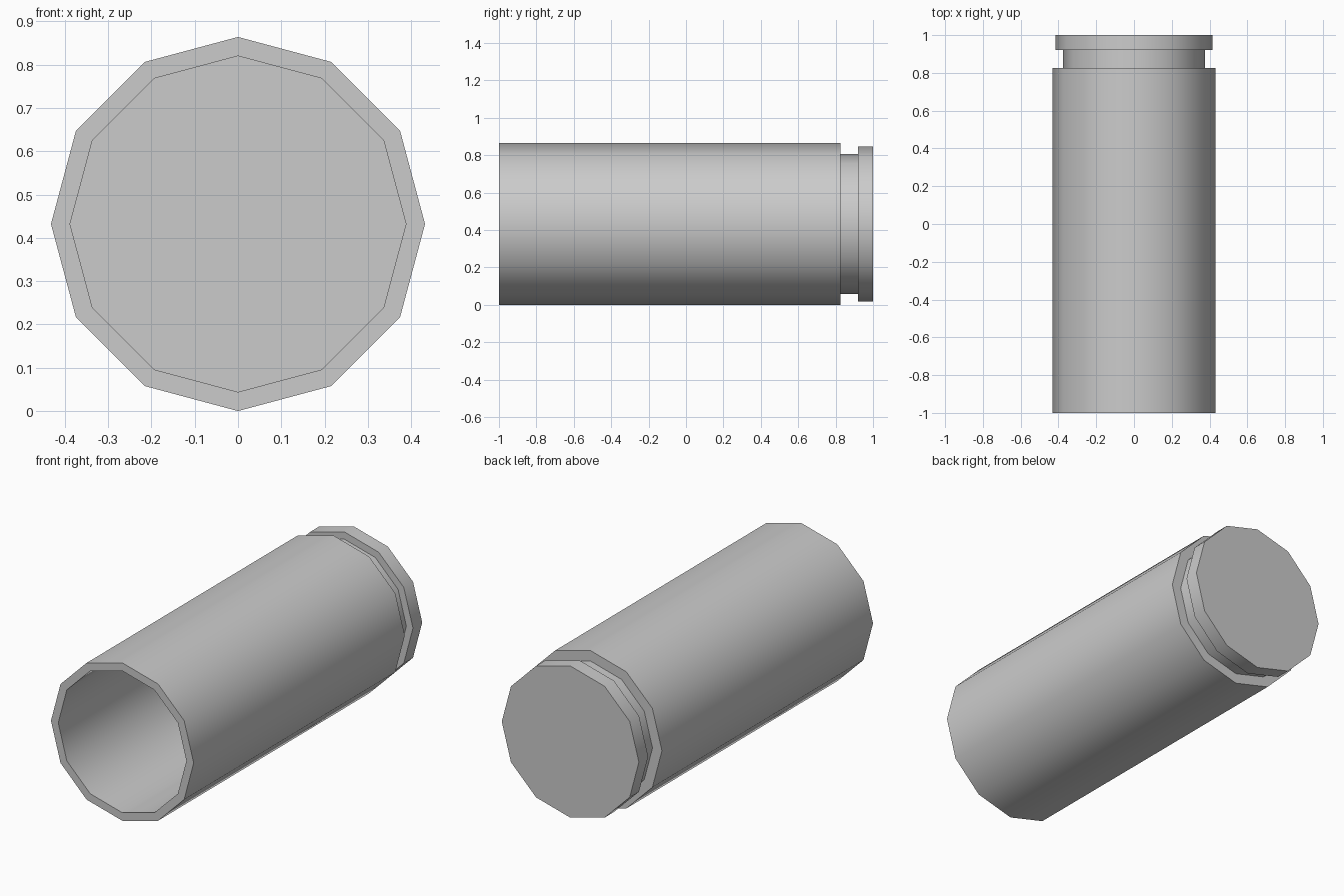
import bpy
import bmesh
import math

cube = bpy.data.objects.get("Cube")
if cube:
    bpy.data.objects.remove(cube, do_unlink=True)

SIDES = 12
RADIUS = 0.432

# Lathe profile (radius, y): cavity floor, mouth, wall, groove, rim
PROFILE = [(0.388, 0.78), (0.388, -1), (RADIUS, -1), (RADIUS, 0.825),
           (0.375, 0.825), (0.375, 0.92), (0.415, 0.92), (0.415, 1)]

metal = bpy.data.materials.new("grey metal")
metal.use_nodes = True
colour = (0.6, 0.6, 0.6, 1)
metal.diffuse_color = colour
metal.node_tree.nodes["Principled BSDF"].inputs["Base Color"].default_value = colour

bm = bmesh.new()


def ring(radius, y):
    """Ring of vertices around the y axis, with one at the top."""
    angles = [math.tau * i / SIDES for i in range(SIDES)]
    return [bm.verts.new((radius * math.sin(a), y, RADIUS + radius * math.cos(a)))
            for a in angles]


# Walls between neighbouring rings
rings = [ring(r, y) for r, y in PROFILE]
for a, b in zip(rings, rings[1:]):
    for i in range(SIDES):
        j = (i + 1) % SIDES
        bm.faces.new((a[i], a[j], b[j], b[i]))

# Cavity floor and closed base
bm.faces.new(rings[0])
bm.faces.new(rings[-1])
bmesh.ops.recalc_face_normals(bm, faces=bm.faces)

mesh = bpy.data.meshes.new("shell_casing")
bm.to_mesh(mesh)
bm.free()
mesh.materials.append(metal)
casing = bpy.data.objects.new("shell_casing", mesh)
bpy.context.collection.objects.link(casing)

# Smooth round walls, sharp rims
bpy.context.view_layer.objects.active = casing
casing.select_set(True)
bpy.ops.object.shade_smooth_by_angle(angle=math.radians(40))
